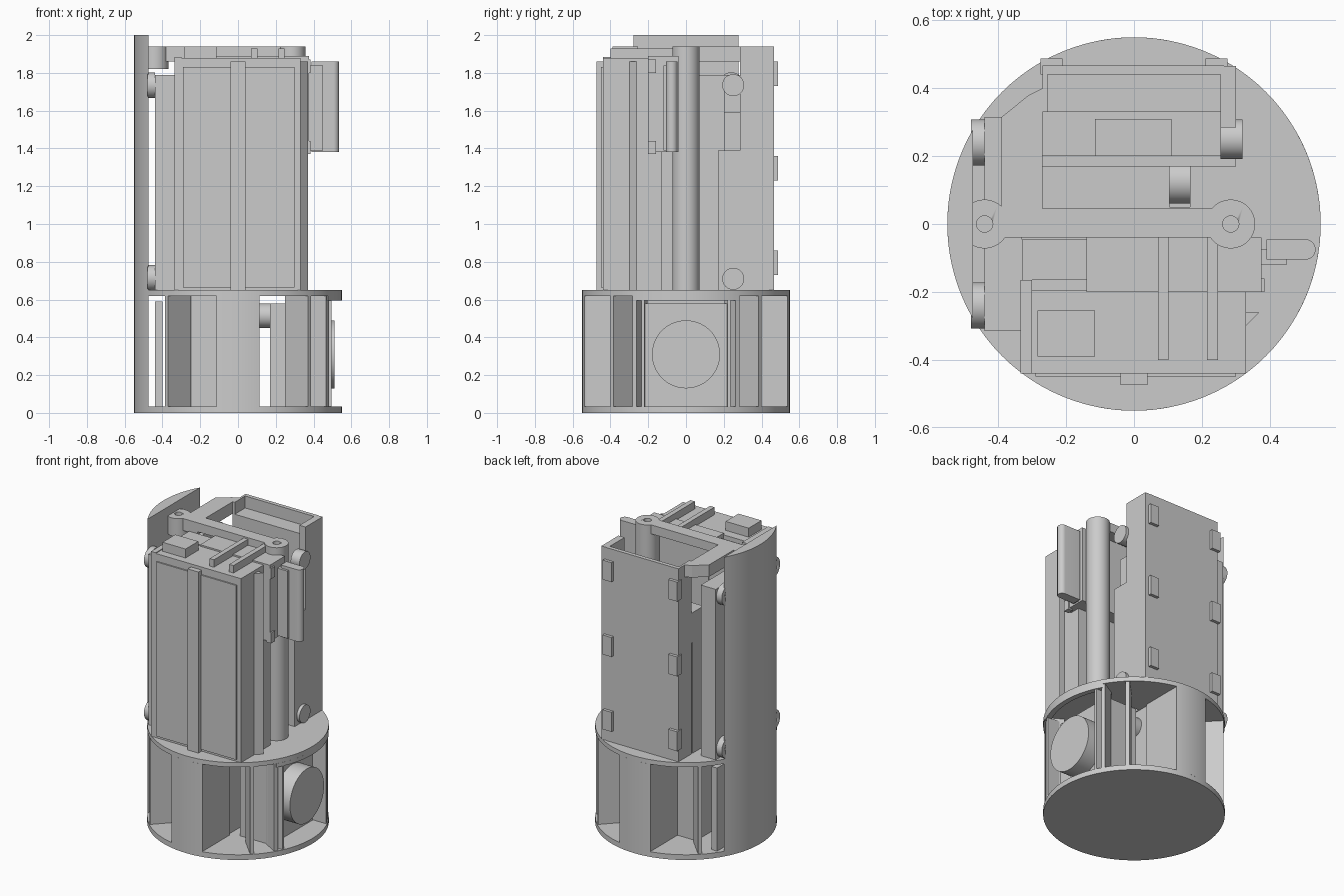
import bpy, bmesh
from math import radians, cos, sin, acos, degrees

cube = bpy.data.objects.get("Cube")
if cube:
    bpy.data.objects.remove(cube, do_unlink=True)

grey = bpy.data.materials.new("plain grey")
grey.use_nodes = True
tone = (0.6, 0.6, 0.6, 1)
grey.diffuse_color = tone
grey.node_tree.nodes["Principled BSDF"].inputs["Base Color"].default_value = tone

R = 0.55      # outer radius
DECK = 0.65   # top of the drum base
FLOOR = 0.035


def prism(name, points, z0, z1, smooth=False):
    """Extrude a flat outline between two heights."""
    bm = bmesh.new()
    face = bm.faces.new([bm.verts.new((x, y, z0)) for x, y in points])
    ext = bmesh.ops.extrude_face_region(bm, geom=[face])
    for v in ext["geom"]:
        if isinstance(v, bmesh.types.BMVert):
            v.co.z = z1
    bmesh.ops.recalc_face_normals(bm, faces=bm.faces)
    mesh = bpy.data.meshes.new(name)
    bm.to_mesh(mesh)
    bm.free()
    mesh.materials.append(grey)
    ob = bpy.data.objects.new(name, mesh)
    bpy.context.collection.objects.link(ob)
    if smooth:
        bpy.ops.object.select_all(action='DESELECT')
        ob.select_set(True)
        bpy.context.view_layer.objects.active = ob
        bpy.ops.object.shade_smooth_by_angle(angle=radians(30))
    return ob


def box(name, x0, x1, y0, y1, z0, z1):
    return prism(name, [(x0, y0), (x1, y0), (x1, y1), (x0, y1)], z0, z1)


def arc(r, a0, a1, cx=0, cy=0, n=24):
    angles = [radians(a0 + (a1 - a0) * i / n) for i in range(n + 1)]
    return [(cx + r * cos(a), cy + r * sin(a)) for a in angles]


def disc(name, cx, cy, r, z0, z1, n=64):
    return prism(name, arc(r, 0, 360, cx, cy, n)[:-1], z0, z1, True)


def rod_x(name, x0, x1, y, z, r):
    """Cylinder lying along x."""
    ob = disc(name, 0, 0, r, 0, x1 - x0)
    ob.rotation_euler = (0, radians(90), 0)
    ob.location = (x0, y, z)
    return ob


def arc_wall(name, a0, a1, z0, z1, inner):
    return prism(name, arc(R, a0, a1) + arc(inner, a1, a0), z0, z1, True)


def cut(ob, cutter):
    """Cut a hole and discard the cutter."""
    cutter.hide_render = True
    mod = ob.modifiers.new("hole", 'BOOLEAN')
    mod.operation = 'DIFFERENCE'
    mod.object = cutter
    bpy.context.view_layer.objects.active = ob
    bpy.ops.object.modifier_apply(modifier=mod.name)
    bpy.data.objects.remove(cutter, do_unlink=True)


# Drum base: floor, deck, curved walls with side returns, radial ribs
disc("base_floor", 0, 0, R, 0, FLOOR, 96)
deck = disc("base_deck", 0, 0, R, 0.62, DECK, 96)
cut(deck, box("deck_cutter", 0.105, 0.165, 0.05, 0.17, 0.5, 0.8))
arc_wall("front_wall", -102, -78, FLOOR, 0.62, 0.525)
arc_wall("back_wall", 78, 102, FLOOR, 0.62, 0.525)
for x in (-0.112, 0.092):
    box("front_wall_return", x, x + 0.02, -0.53, -0.25, FLOOR, 0.62)
    box("back_wall_return", x, x + 0.02, 0.25, 0.53, FLOOR, 0.62)
arc_wall("deck_lip", -30, 30, 0.595, 0.62, 0.515)
for i, a in enumerate((-134, -46, -30, 30, 46, 134)):
    inner = 0.43 if abs(a) == 30 else 0.37
    rib = box(f"rib_{i}", inner, 0.545, -0.012, 0.012, FLOOR, 0.62)
    rib.rotation_euler.z = radians(a)

# Parts inside the drum
box("drive_housing", 0.17, 0.40, -0.22, 0.22, FLOOR, 0.58)
rod_x("drive_disc", 0.36, 0.51, 0, 0.31, 0.18)
rod_x("small_roller", 0.09, 0.24, 0.125, 0.515, 0.065)
box("drum_core", -0.25, 0.10, -0.25, 0.25, FLOOR, 0.62)
for s in (-1, 1):
    ys = sorted((s * 0.22, s * 0.235))
    box(f"drive_side_{s}", 0.38, 0.495, ys[0], ys[1], FLOOR, 0.60)
box("drum_side_panel", -0.44, -0.40, -0.30, 0.30, FLOOR, 0.59)

# Tall curved side panel with round lugs
half = degrees(acos(0.475 / R))
prism("tall_side_panel", arc(R, 180 - half, 180 + half), 0, 2.0, True)
for y in (-0.24, 0.24):
    for z in (0.715, 1.735):
        lug = rod_x("side_lug", -0.48, -0.44, y, z, 0.068)
        cut(lug, rod_x("lug_cutter", -0.49, -0.42, y, z, 0.03))
box("side_plate", -0.44, -0.39, -0.315, 0.315, DECK, 1.79)
box("side_plate_inner", -0.39, -0.33, -0.315, 0.315, DECK, 1.79)

# Top bracket, its bosses and the column
box("bracket_bar", -0.40, 0.24, -0.04, 0.045, 1.88, 1.94)
prism("bracket_arm", [(-0.39, -0.04), (-0.27, -0.04), (-0.27, 0.40),
                      (-0.31, 0.38), (-0.39, 0.315)], 1.86, 1.94)
for name, x, bottom in (("left_boss", -0.44, 1.82), ("column", 0.285, DECK)):
    boss = disc(name, x, 0, 0.072, bottom, 1.94)
    cut(boss, disc("boss_cutter", x, 0, 0.024, 1.88, 2.1, 24))

# Front cabinet with a tapered side rib
box("front_cabinet", -0.30, 0.33, -0.44, -0.195, DECK, 1.88)
prism("cabinet_side_rib", [(0.325, -0.305), (0.37, -0.26), (0.325, -0.26)],
      DECK, 1.86)
box("front_door", -0.29, 0.30, -0.449, -0.43, 0.665, 1.83)
box("front_strip", -0.04, 0.04, -0.475, -0.44, DECK, 1.86)
box("cabinet_left_edge", -0.335, -0.30, -0.44, -0.165, DECK, 1.885)
box("cabinet_back", -0.30, 0.33, -0.20, -0.13, DECK, 1.38)
box("middle_block", -0.14, 0.375, -0.20, -0.04, 1.38, 1.89)
box("middle_block_side", -0.33, -0.14, -0.165, -0.045, 1.38, 1.87)
box("top_box", -0.285, -0.115, -0.39, -0.255, 1.87, 1.94)
for x in (0.07, 0.215):
    box("top_rail", x, x + 0.032, -0.40, -0.04, 1.875, 1.93)

# Side handle
box("handle_web", 0.37, 0.45, -0.12, -0.075, 1.39, 1.84)
prism("handle", [(0.39, -0.105), *arc(0.03, -90, 90, 0.505, -0.075, 12),
                 (0.39, -0.045)], 1.38, 1.86, True)
for z in (1.37, 1.80):
    box("handle_clip", 0.35, 0.385, -0.20, -0.16, z, z + 0.07)

# Rear cabinet with a raised back plate and corner posts
box("rear_cabinet", -0.27, 0.265, 0.33, 0.45, DECK, 1.86)
box("rear_plate", -0.27, 0.265, 0.44, 0.467, DECK, 1.94)
box("rear_left_post", -0.27, -0.255, 0.33, 0.45, DECK, 1.94)
box("rear_right_post", 0.255, 0.30, 0.285, 0.465, DECK, 1.94)
box("rear_inner_block", -0.27, 0.30, 0.17, 0.315, DECK, 1.39)
box("rear_inner_upper", -0.27, 0.28, 0.20, 0.335, 1.39, 1.59)
box("rear_inner_pad", -0.115, 0.11, 0.20, 0.31, 1.59, 1.74)
for z in (0.71, 1.735):
    rod_x("rear_lug", 0.255, 0.32, 0.25, z, 0.058)
for x in (-0.243, 0.243):
    for z in (0.73, 1.23, 1.73):
        box("rear_tab", x - 0.033, x + 0.033, 0.44, 0.487, z, z + 0.13)
